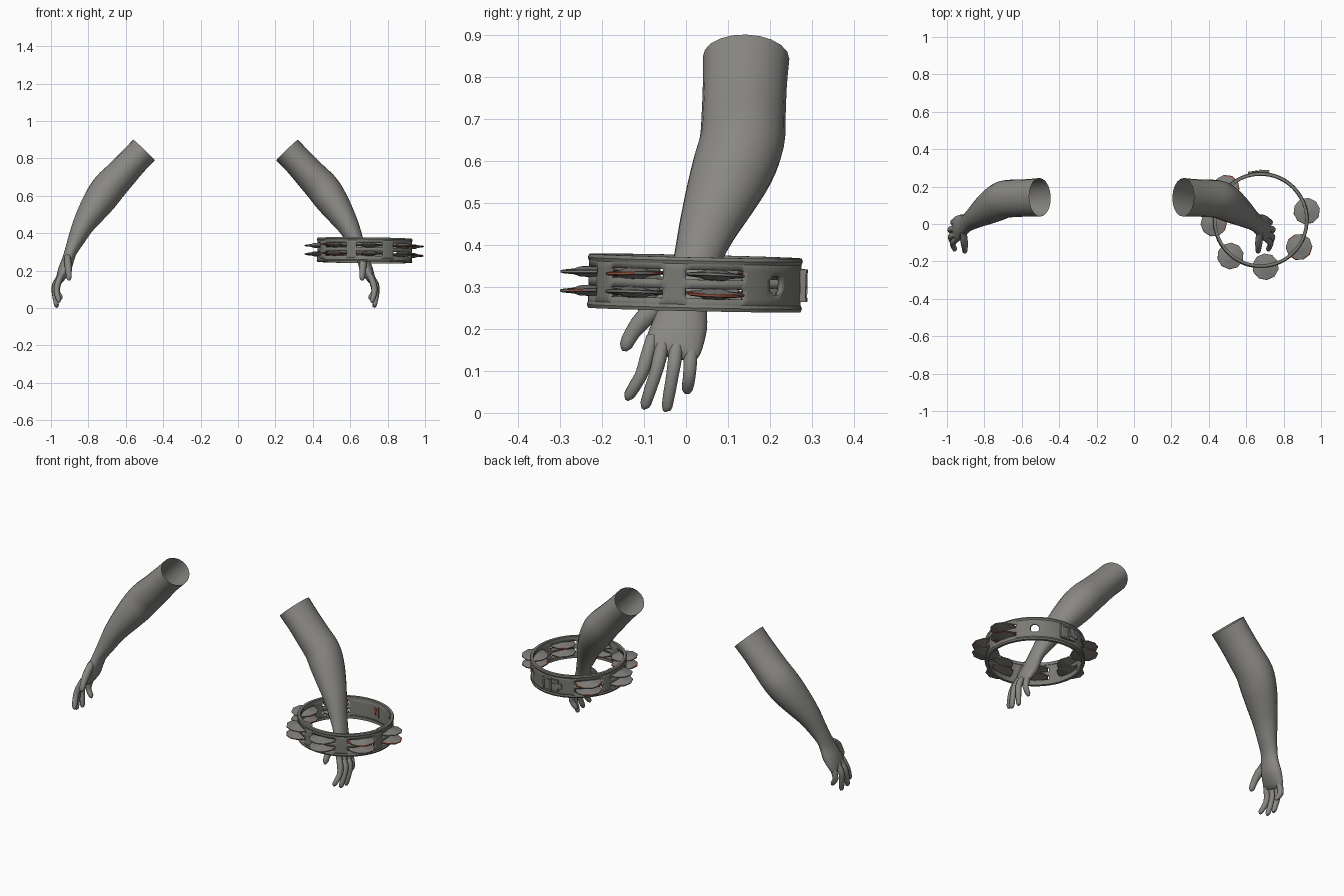
import bpy, bmesh, math, random
from mathutils import Vector, Matrix

if "Cube" in bpy.data.objects:
    bpy.data.objects.remove(bpy.data.objects["Cube"])

random.seed(4)


def material(name, rgb):
    m = bpy.data.materials.new(name)
    m.diffuse_color = (*rgb, 1)
    m.use_nodes = True
    m.node_tree.nodes["Principled BSDF"].inputs["Base Color"].default_value = m.diffuse_color
    return m


SKIN = material("warm_grey", (0.25, 0.245, 0.228))
HOOP = material("dark_warm_grey", (0.195, 0.193, 0.174))
METAL = material("metal_grey", (0.222, 0.216, 0.204))
RUST = material("rust_red", (0.30, 0.085, 0.05))


def finish(name, bm, mats, smooth=None, matrix=None):
    if matrix:
        bm.transform(matrix)
    bmesh.ops.recalc_face_normals(bm, faces=bm.faces)
    me = bpy.data.meshes.new(name)
    bm.to_mesh(me)
    bm.free()
    for m in mats:
        me.materials.append(m)
    ob = bpy.data.objects.new(name, me)
    bpy.context.collection.objects.link(ob)
    if smooth:
        bpy.ops.object.select_all(action='DESELECT')
        ob.select_set(True)
        bpy.context.view_layer.objects.active = ob
        bpy.ops.object.shade_smooth_by_angle(angle=math.radians(smooth))
    return ob


def spline(pts, steps):
    """Smooth interpolation through rows of numbers."""
    out = []
    for i in range(len(pts) - 1):
        p = [pts[max(i - 1, 0)], pts[i], pts[i + 1], pts[min(i + 2, len(pts) - 1)]]
        for s in range(steps):
            t = s / steps
            out.append([0.5 * (2 * b + (c - a) * t + (2 * a - 5 * b + 4 * c - d) * t * t
                               + (3 * b - a - 3 * c + d) * t ** 3) for a, b, c, d in zip(*p)])
    return out + [list(pts[-1])]


def limb(name, pts, place, sides=20, steps=3, cap_start=False):
    """Tube of elliptical rings; rows are x, y, z, side radius, depth radius."""
    rows = spline(pts, steps)
    bm = bmesh.new()
    rings = []
    for i, r in enumerate(rows):
        c = Vector(r[:3])
        t = (Vector(rows[min(i + 1, len(rows) - 1)][:3]) - Vector(rows[max(i - 1, 0)][:3])).normalized()
        a = Vector((0, 1, 0)).cross(t).normalized()
        b = t.cross(a)
        rings.append([bm.verts.new(c + a * r[3] * math.cos(w) + b * r[4] * math.sin(w))
                      for w in (2 * math.pi * k / sides for k in range(sides))])
    for p, q in zip(rings, rings[1:]):
        for k in range(sides):
            n = (k + 1) % sides
            bm.faces.new((p[k], p[n], q[n], q[k]))
    bm.faces.new(rings[-1])
    if cap_start:
        bm.faces.new(rings[0])
    return finish(name, bm, [SKIN], 60, place)


# Arm from open sleeve end down to the knuckles
ARM = [(.503, .143, .845, .080, .103), (.565, .140, .780, .080, .100),
       (.633, .137, .706, .085, .100), (.690, .133, .645, .090, .101),
       (.735, .112, .583, .087, .098), (.785, .081, .510, .074, .085),
       (.830, .051, .438, .058, .069), (.865, .026, .365, .045, .056),
       (.893, .007, .305, .034, .051), (.908, -.005, .260, .032, .056),
       (.926, -.014, .210, .034, .065), (.946, -.027, .168, .026, .068),
       (.956, -.034, .146, .018, .064), (.960, -.037, .134, .008, .054)]
# Finger: base y, tip y, tip z, middle x, tip x
FINGERS = {"index": (-.080, -.135, .030, .970, .958), "middle": (-.052, -.096, .010, .980, .972),
           "ring": (-.020, -.045, .004, .982, .970), "little": (.013, .003, .045, .968, .948)}
THUMB = [(.912, -.045, .270, .018, .022), (.908, -.095, .230, .020, .024),
         (.905, -.128, .190, .016, .019), (.904, -.143, .160, .014, .016),
         (.904, -.146, .147, .004, .005)]

MIRROR = Matrix.Diagonal((-1, 1, 1, 1))
for side, place in (("left", MIRROR), ("right", Matrix.Translation((-.24, 0, 0)))):
    limb(side + "_arm", ARM, place)
    limb(side + "_thumb", THUMB, place, 10, 2, True)
    for f, (yb, yt, zt, xm, xt) in FINGERS.items():
        limb(f"{side}_{f}_finger", [
            (.944, yb, .180, .015, .015), (xm - .006, yb * .75 + yt * .25, .130, .0165, .017),
            (xm, (yb + yt) / 2, .088, .015, .0155), (xt, yt, zt + .012, .0125, .0135),
            (xt - .002, yt, zt, .004, .005)], place, 10, 2, True)

# Tambourine frame, slightly tilted
R = .247
TILT = (Matrix.Translation((.677, .021, .309)) @ Matrix.Rotation(-.022, 4, 'X')
        @ Matrix.Rotation(.012, 4, 'Y'))
JINGLES = [11, -35, -84, -130, -176, -223]


def around(deg, r=R, z=0):
    return Matrix.Rotation(math.radians(deg), 4, 'Z') @ Matrix.Translation((r, 0, z))


def in_slot(deg):
    return any(abs((deg - j + 180) % 360 - 180) < 17 for j in JINGLES)


# Hoop wall with two rows of slots and a thumb hole left open
N = 144
LEVELS = [-.060, -.034, -.022, -.011, .011, .022, .034, .060]
HOLE = range(18, 22)
bm = bmesh.new()
cols = [[bm.verts.new(around(360 * k / N, R, z).translation) for z in LEVELS] for k in range(N)]
for k in range(N):
    a, b = cols[k], cols[(k + 1) % N]
    for i in range(7):
        slot = i in (1, 2, 4, 5) and in_slot(360 * (k + .5) / N)
        if not slot and not (k in HOLE and i in (2, 3, 4)):
            bm.faces.new((a[i], b[i], b[i + 1], a[i + 1]))
# Corner triangles make the hole eight-sided
for edge, inner in ((18, 19), (22, 21)):
    for corner, mid in ((2, 3), (5, 4)):
        tri = [cols[edge][corner], cols[inner][corner], cols[edge][mid]]
        bm.faces.new(tri if (edge == 18) == (corner == 2) else tri[::-1])
hoop = finish("hoop", bm, [HOOP], 30, TILT)
wall = hoop.modifiers.new("wall", 'SOLIDIFY')
wall.thickness = .012
wall.offset = 0


def lathe(name, profile, mats, sides, smooth, matrix, closed=False, rust=None):
    """Revolved profile; rust maps a profile band to its share of rusty faces."""
    bm = bmesh.new()
    rings = [[bm.verts.new((r * math.cos(w), r * math.sin(w), z))
              for w in (2 * math.pi * k / sides for k in range(sides))] for r, z in profile]
    pairs = list(zip(rings, rings[1:])) + ([(rings[-1], rings[0])] if closed else [])
    for i, (p, q) in enumerate(pairs):
        for k in range(sides):
            n = (k + 1) % sides
            f = bm.faces.new((p[k], p[n], q[n], q[k]))
            if rust and random.random() < rust.get(i, 0):
                f.material_index = 1
    if not closed:
        bm.faces.new(rings[0])
        bm.faces.new(rings[-1])
    return finish(name, bm, mats, smooth, matrix)


# Raised lips at the top and bottom of the hoop
for name, z in (("top_lip", .056), ("bottom_lip", -.056)):
    lathe(name, [(R - .009, z - .008), (R + .006, z - .008), (R + .009, z),
                 (R + .006, z + .008), (R - .009, z + .008)], [HOOP], 72, 30, TILT, True)

# Pairs of domed jingles in each slot, on a pin; some have a rusty rim
CUP = [(.006, .013), (.024, .012), (.038, .007), (.064, .0045), (.071, .0025)]
PAIR = CUP + [(r, -z) for r, z in reversed(CUP)]
RUSTY = {("upper", 1), ("lower", 0), ("upper", 5), ("lower", 3)}
for i, deg in enumerate(JINGLES):
    lathe(f"jingle_pin_{i}", [(.004, -.05), (.004, .05)], [METAL], 8, 30, TILT @ around(deg))
    for name, z in (("upper", .0225), ("lower", -.0225)):
        wobble = (Matrix.Rotation(random.uniform(-.05, .05), 4, 'X')
                  @ Matrix.Rotation(random.uniform(-.05, .05), 4, 'Y'))
        share = {3: .5, 4: .8, 5: .6, 6: .1} if (name, i) in RUSTY else {3: .06, 4: .25, 5: .15}
        lathe(f"{name}_jingle_{i}", PAIR, [METAL, RUST], 10, 40,
              TILT @ around(deg, .251, z) @ wobble, rust=share)


# Clasp on the back of the hoop: plate, frame bars and strap
def block(name, deg, r, z, size, mat):
    bm = bmesh.new()
    bmesh.ops.create_cube(bm, size=1, matrix=Matrix.Diagonal((*size, 1)))
    finish(name, bm, [mat], None, TILT @ around(deg, r, z))


block("clasp_plate", 91, R + .009, 0, (.010, .085, .066), HOOP)
for name, z in (("clasp_top_bar", .034), ("clasp_bottom_bar", -.034)):
    block(name, 86, R + .014, z, (.014, .050, .009), METAL)
for name, deg in (("clasp_near_bar", 81), ("clasp_far_bar", 91)):
    block(name, deg, R + .014, 0, (.014, .009, .076), METAL)
block("clasp_strap", 99, R + .014, 0, (.008, .055, .028), METAL)
# Rusty backing strips on the inside of the hoop behind the clasp
for name, deg, height in (("rust_strip_a", 79, .060), ("rust_strip_b", 84, .040)):
    block(name, deg, R - .007, .004, (.006, .012, height), RUST)
